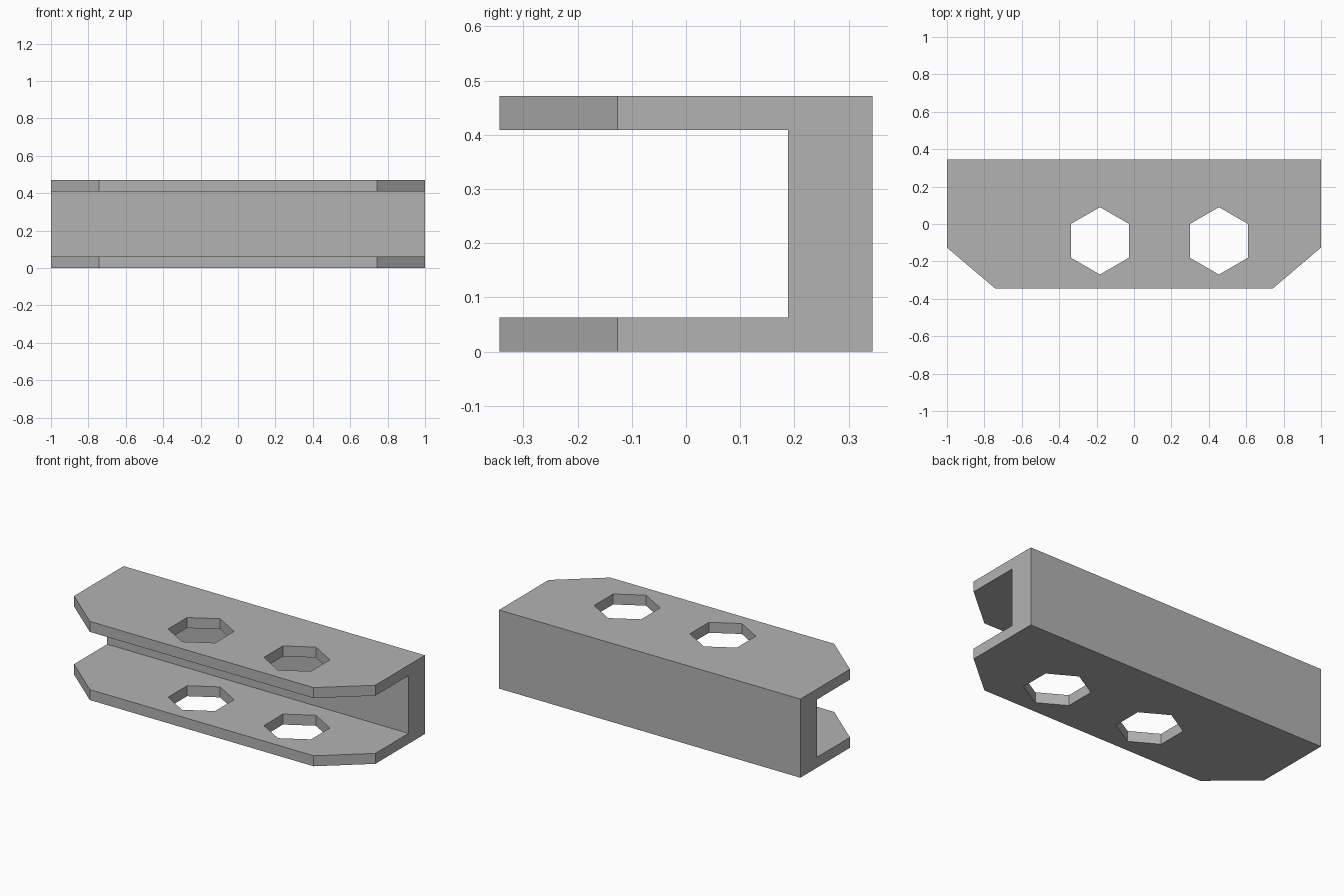
import bpy
import bmesh
import math
from mathutils import Vector

default = bpy.data.objects.get("Cube")
if default:
    bpy.data.objects.remove(default, do_unlink=True)

HALF_LENGTH, FRONT, BACK, HEIGHT = 1.0, -0.344, 0.344, 0.472
WALL_FRONT, PLATE = 0.188, 0.063
CHAMFER_X, CHAMFER_Y = 0.743, -0.126
HOLE_Y, HOLE_RADIUS = -0.09, 0.18

grey = bpy.data.materials.new("mid grey")
grey.use_nodes = True
colour = (0.45, 0.45, 0.45, 1)
grey.diffuse_color = colour
grey.node_tree.nodes["Principled BSDF"].inputs["Base Color"].default_value = colour


def add_object(name, bm):
    bmesh.ops.recalc_face_normals(bm, faces=bm.faces)
    mesh = bpy.data.meshes.new(name)
    bm.to_mesh(mesh)
    bm.free()
    mesh.materials.append(grey)
    obj = bpy.data.objects.new(name, mesh)
    bpy.context.collection.objects.link(obj)
    return obj


# Channel: a C profile swept along x
bm = bmesh.new()
top = HEIGHT - PLATE
profile = [(FRONT, 0), (BACK, 0), (BACK, HEIGHT), (FRONT, HEIGHT),
           (FRONT, top), (WALL_FRONT, top), (WALL_FRONT, PLATE), (FRONT, PLATE)]
end = bm.faces.new([bm.verts.new((-HALF_LENGTH, y, z)) for y, z in profile])
swept = bmesh.ops.extrude_face_region(bm, geom=[end], use_keep_orig=True)
moved = [g for g in swept["geom"] if isinstance(g, bmesh.types.BMVert)]
bmesh.ops.translate(bm, verts=moved, vec=(2 * HALF_LENGTH, 0, 0))

# Chamfer both front corners of both plates
for side in (-1, 1):
    normal = Vector((side * (CHAMFER_Y - FRONT), CHAMFER_X - HALF_LENGTH, 0))
    cut = bmesh.ops.bisect_plane(
        bm, geom=bm.verts[:] + bm.edges[:] + bm.faces[:],
        plane_co=(side * HALF_LENGTH, CHAMFER_Y, 0), plane_no=normal, clear_outer=True)
    rim = [e for e in bm.edges if e.is_boundary]
    bmesh.ops.holes_fill(bm, edges=rim, sides=0)
channel = add_object("channel_bracket", bm)

# Hexagonal holes through both plates
for name, x in (("right_hole_cutter", -0.182), ("left_hole_cutter", 0.454)):
    bm = bmesh.new()
    bmesh.ops.create_cone(bm, cap_ends=True, segments=6, radius1=HOLE_RADIUS,
                          radius2=HOLE_RADIUS, depth=1)
    # Put a corner of each hexagon on the y axis
    corner = max(bm.verts, key=lambda v: v.co.y)
    if corner.co.y < HOLE_RADIUS * 0.95:
        for v in bm.verts:
            v.co.x, v.co.y = -v.co.y, v.co.x
    bmesh.ops.translate(bm, verts=bm.verts, vec=(x, HOLE_Y, HEIGHT / 2))
    cutter = add_object(name, bm)
    cutter.hide_render = True
    cutter.hide_set(True)
    drill = channel.modifiers.new(name, "BOOLEAN")
    drill.operation = "DIFFERENCE"
    drill.solver = "EXACT"
    drill.object = cutter

# Apply the holes and discard the cutters
bpy.context.view_layer.update()
graph = bpy.context.evaluated_depsgraph_get()
drilled = bpy.data.meshes.new_from_object(channel.evaluated_get(graph))
cutters = [m.object for m in channel.modifiers]
channel.modifiers.clear()
channel.data = drilled
for cutter in cutters:
    bpy.data.objects.remove(cutter, do_unlink=True)
